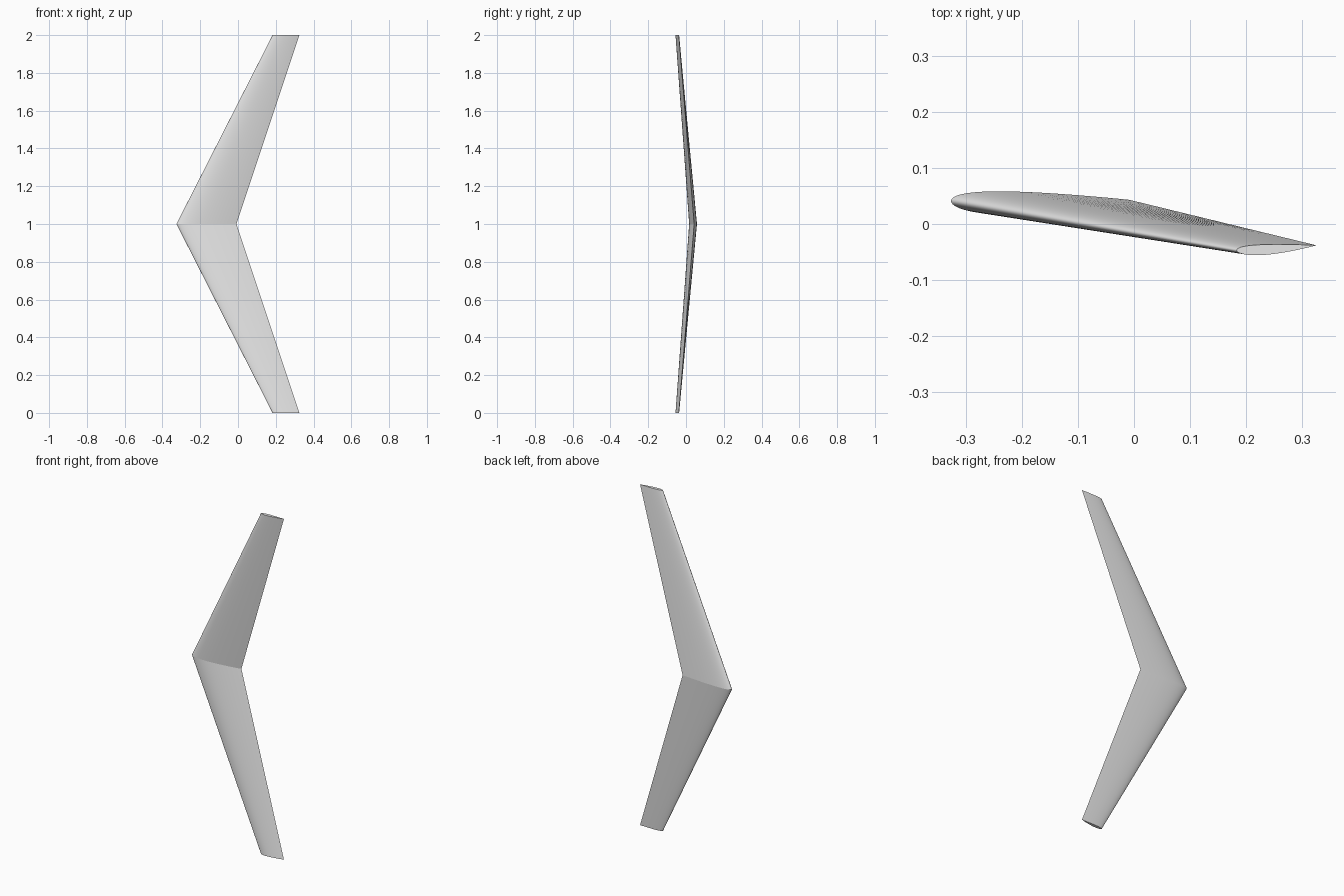
import bpy
import bmesh
from math import cos, pi, sqrt
from mathutils import Vector

cube = bpy.data.objects.get("Cube")
if cube:
    bpy.data.objects.remove(cube, do_unlink=True)

STEPS = 48          # points along each side of the airfoil
THICKNESS = 0.13
CAMBER = 0.014
CAMBER_POS = 0.4


def surface(t, side):
    """Height of one airfoil side above the chord line, for a unit chord."""
    half = 5 * THICKNESS * (0.2969 * sqrt(t) - 0.126 * t - 0.3516 * t**2
                            + 0.2843 * t**3 - 0.1036 * t**4)
    p = CAMBER_POS
    if t < p:
        mean = CAMBER / p**2 * (2 * p * t - t * t)
    else:
        mean = CAMBER / (1 - p)**2 * (1 - 2 * p + 2 * p * t - t * t)
    return mean + side * half


def section(lead, trail, z):
    """Closed airfoil loop between two edge points, bulging towards -y."""
    lead, trail = Vector(lead), Vector(trail)
    chord = trail - lead
    normal = Vector((chord.y, -chord.x))
    stations = [(1 - cos(pi * i / STEPS)) / 2 for i in range(STEPS + 1)]
    loop = [(t, 1) for t in reversed(stations)]
    loop += [(t, -1) for t in stations[1:-1]]
    points = [lead + chord * t + normal * surface(t, s) for t, s in loop]
    return [(p.x, p.y, z) for p in points]


# Light grey skin
grey = bpy.data.materials.new("light_grey")
grey.use_nodes = True
colour = (0.8, 0.8, 0.8, 1)
grey.diffuse_color = colour
grey.node_tree.nodes["Principled BSDF"].inputs["Base Color"].default_value = colour

# One swept, tapered half wing, lofted from root to tip
bm = bmesh.new()
root = [bm.verts.new(c) for c in section((-0.326, 0.041), (-0.008, 0.043), 0)]
tip = [bm.verts.new(c) for c in section((0.183, -0.047), (0.325, -0.038), 1)]
count = len(root)
for i in range(count):
    j = (i + 1) % count
    bm.faces.new((root[i], root[j], tip[j], tip[i]))
bm.faces.new(tip)
bmesh.ops.recalc_face_normals(bm, faces=bm.faces)

mesh = bpy.data.meshes.new("swept_wing")
bm.to_mesh(mesh)
bm.free()
mesh.materials.append(grey)
wing = bpy.data.objects.new("swept_wing", mesh)
wing.location.z = 1
bpy.context.collection.objects.link(wing)

# Smooth skin with crisp trailing edge and tip
bpy.ops.object.select_all(action='DESELECT')
wing.select_set(True)
bpy.context.view_layer.objects.active = wing
bpy.ops.object.shade_smooth_by_angle(angle=pi / 6)

# Opposite half, unmerged so the root crease stays sharp
mirror = wing.modifiers.new("opposite_half", 'MIRROR')
mirror.use_axis = (False, False, True)
mirror.use_mirror_merge = False
